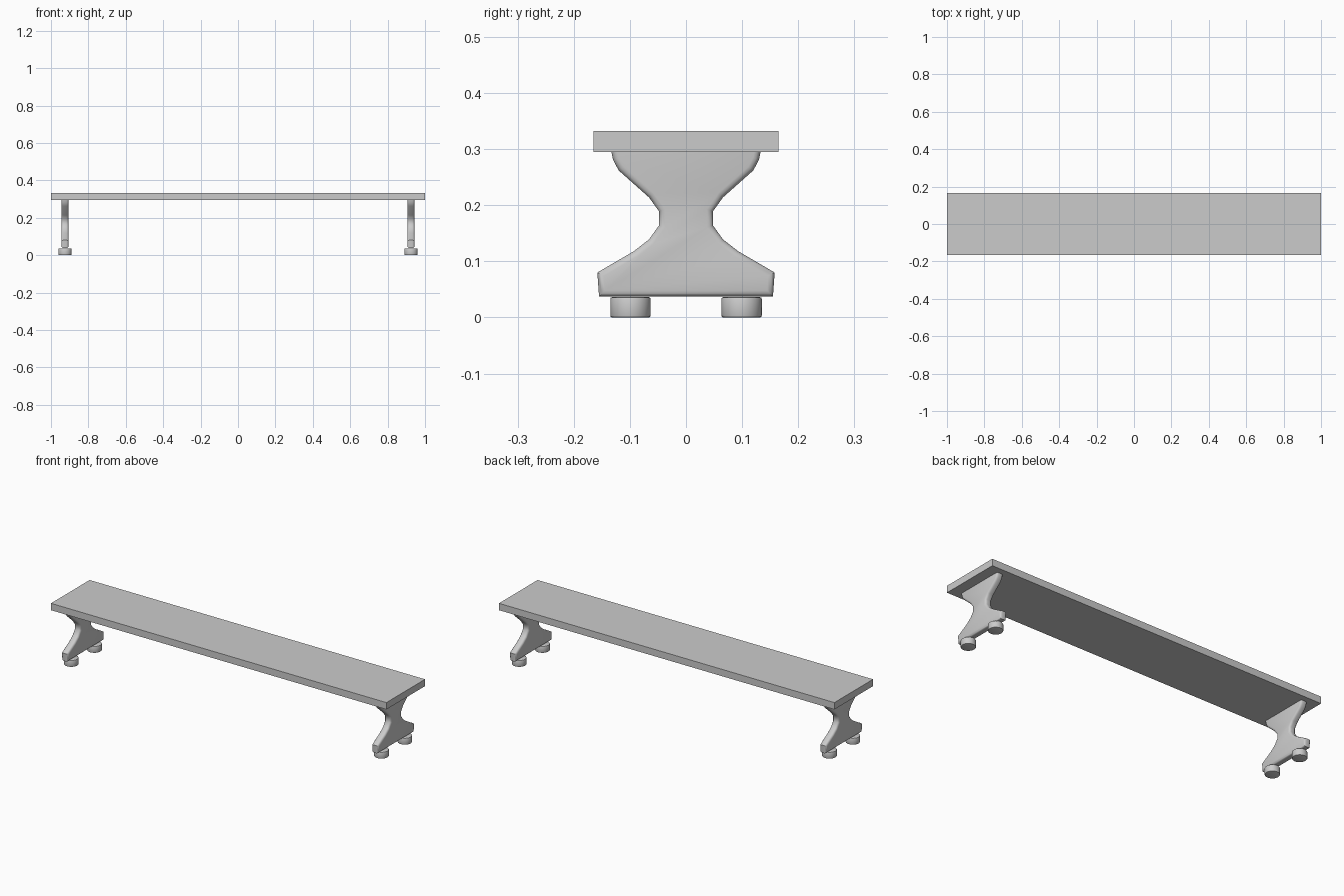
import bpy, bmesh

if "Cube" in bpy.data.objects:
    bpy.data.objects.remove(bpy.data.objects["Cube"])


def finish(bm, name, smooth=False):
    bmesh.ops.recalc_face_normals(bm, faces=bm.faces)
    mesh = bpy.data.meshes.new(name)
    bm.to_mesh(mesh)
    bm.free()
    obj = bpy.data.objects.new(name, mesh)
    bpy.context.collection.objects.link(obj)
    if smooth:
        bpy.ops.object.select_all(action='DESELECT')
        obj.select_set(True)
        bpy.context.view_layer.objects.active = obj
        bpy.ops.object.shade_smooth_by_angle(angle=0.7)
    return obj


# Seat plank
bm = bmesh.new()
bmesh.ops.create_cube(bm, size=1)
bmesh.ops.scale(bm, vec=(2, 0.329, 0.037), verts=bm.verts)
bmesh.ops.translate(bm, vec=(0, 0, 0.3135), verts=bm.verts)
finish(bm, "seat")

# Half outline of the waisted leg (y, z), bottom to top
HALF = [(0.155, 0.037), (0.158, 0.08), (0.093, 0.118), (0.066, 0.139),
        (0.048, 0.164), (0.048, 0.189), (0.066, 0.214), (0.12, 0.262),
        (0.130, 0.281), (0.133, 0.295)]
THICK = 0.038
LEG_X = 0.925


def make_leg(x, name):
    bm = bmesh.new()
    outline = HALF + [(-y, z) for y, z in reversed(HALF)]
    verts = [bm.verts.new((x - THICK / 2, y, z)) for y, z in outline]
    face = bm.faces.new(verts)
    ext = bmesh.ops.extrude_face_region(bm, geom=[face])
    moved = [g for g in ext["geom"] if isinstance(g, bmesh.types.BMVert)]
    bmesh.ops.translate(bm, vec=(THICK, 0, 0), verts=moved)
    # Round the side rims, leaving top and bottom flat
    rims = [e for e in bm.edges
            if abs(e.verts[0].co.x - e.verts[1].co.x) < 1e-5
            and abs(e.verts[0].co.z - e.verts[1].co.z) > 1e-4
            or abs(e.verts[0].co.x - e.verts[1].co.x) < 1e-5
            and e.verts[0].co.z < 0.04 and e.verts[1].co.z < 0.04]
    bmesh.ops.bevel(bm, geom=rims, offset=0.011, segments=3, profile=0.5,
                    affect='EDGES', clamp_overlap=True)
    finish(bm, name, True)


def make_foot(x, y, name):
    bm = bmesh.new()
    bmesh.ops.create_cone(bm, cap_ends=True, segments=24, radius1=0.036,
                          radius2=0.036, depth=0.036)
    bmesh.ops.translate(bm, vec=(x, y, 0.018), verts=bm.verts)
    rims = [e for e in bm.edges
            if abs(e.verts[0].co.z - e.verts[1].co.z) < 1e-5]
    bmesh.ops.bevel(bm, geom=rims, offset=0.003, segments=2, profile=0.5,
                    affect='EDGES')
    finish(bm, name, True)


# Two legs, each on two round feet
for sx, side in ((-1, "left"), (1, "right")):
    make_leg(sx * LEG_X, side + "_leg")
    for sy, end in ((-1, "front"), (1, "back")):
        make_foot(sx * LEG_X, sy * 0.099, f"{side}_{end}_foot")
